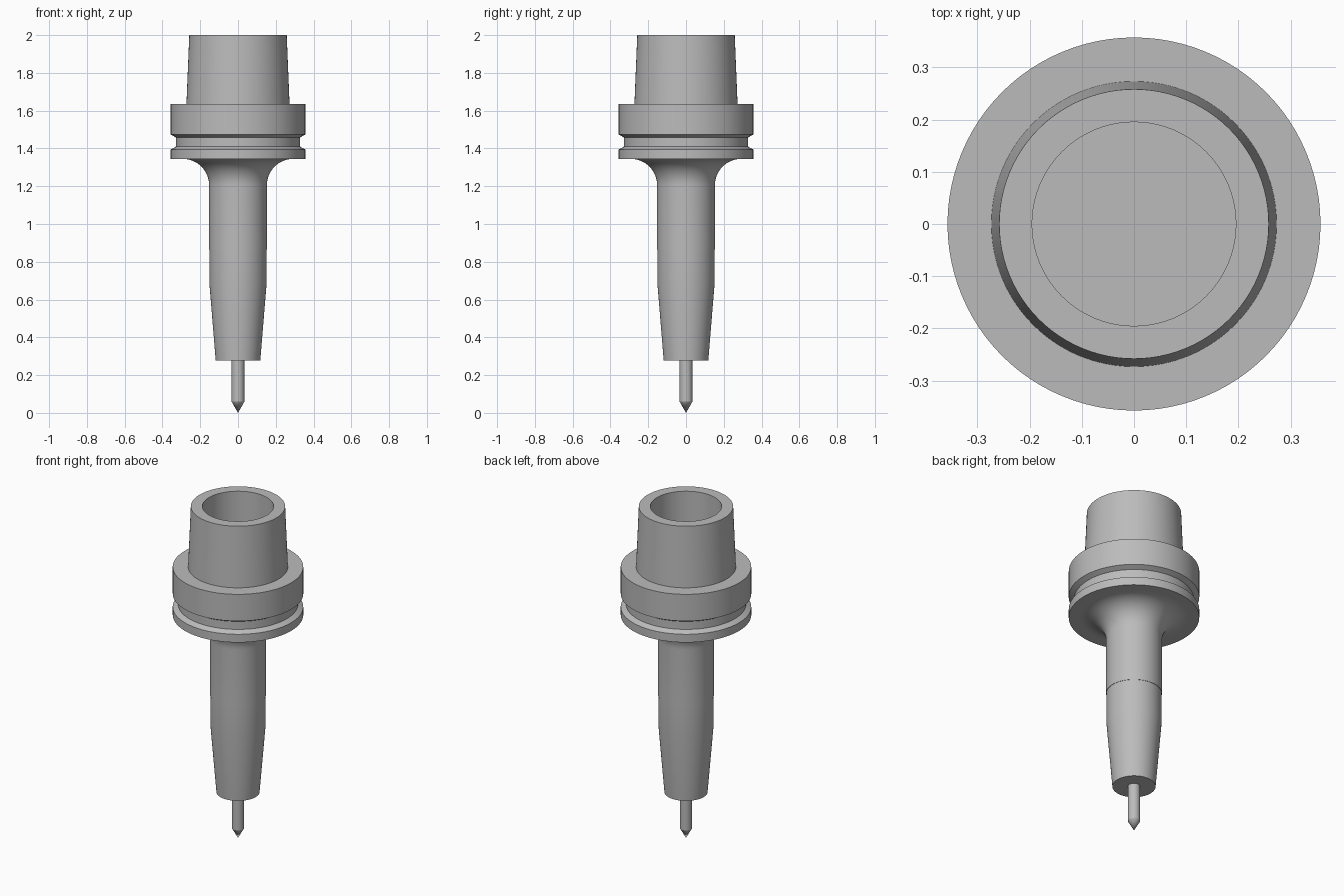
import bpy, bmesh, math

if "Cube" in bpy.data.objects:
    bpy.data.objects.remove(bpy.data.objects["Cube"], do_unlink=True)

SEGMENTS = 96


def make_material(name, colour):
    mat = bpy.data.materials.new(name)
    mat.use_nodes = True
    mat.diffuse_color = colour
    mat.node_tree.nodes["Principled BSDF"].inputs["Base Color"].default_value = colour
    return mat


def lathe(name, profile, mat):
    """Revolve (radius, height) points about the z axis."""
    bm = bmesh.new()
    verts = [bm.verts.new((r, 0, z)) for r, z in profile]
    edges = [bm.edges.new(pair) for pair in zip(verts, verts[1:])]
    bmesh.ops.spin(bm, geom=verts + edges, cent=(0, 0, 0), axis=(0, 0, 1),
                   angle=math.tau, steps=SEGMENTS, use_duplicate=False)
    bmesh.ops.remove_doubles(bm, verts=bm.verts, dist=0.0001)
    bmesh.ops.recalc_face_normals(bm, faces=bm.faces)
    mesh = bpy.data.meshes.new(name)
    bm.to_mesh(mesh)
    bm.free()
    mesh.materials.append(mat)
    obj = bpy.data.objects.new(name, mesh)
    bpy.context.collection.objects.link(obj)
    bpy.ops.object.select_all(action="DESELECT")
    obj.select_set(True)
    bpy.context.view_layer.objects.active = obj
    bpy.ops.object.shade_smooth_by_angle(angle=math.radians(25))
    return obj


steel = make_material("steel grey", (0.5, 0.5, 0.5, 1))

# Hollow tapered shank with a blind bore, and the grooved flange
lathe("shank_and_flange", [
    (0, 1.6), (0.195, 1.6), (0.195, 2), (0.258, 2), (0.273, 1.635),
    (0.357, 1.635), (0.357, 1.474), (0.328, 1.458), (0.328, 1.41),
    (0.357, 1.394), (0.357, 1.345), (0, 1.345)], steel)

# Neck that flares into the flange through a quarter-round fillet
fillet = 0.14
neck = 0.153
arc = [(neck + fillet * (1 - math.cos(a)), 1.205 + fillet * math.sin(a))
       for a in (math.pi / 2 * i / 16 for i in range(16, -1, -1))]
lathe("neck", [(0, 1.345)] + arc + [(neck, 0.865), (0, 0.865)], steel)

# Collet nose: short cylinder, then a taper
lathe("nose", [(0, 0.865), (0.151, 0.865), (0.151, 0.68),
               (0.118, 0.277), (0, 0.277)], steel)

# Slim pointed cutter
lathe("cutter", [(0, 0.277), (0.034, 0.277), (0.034, 0.06), (0, 0)], steel)
